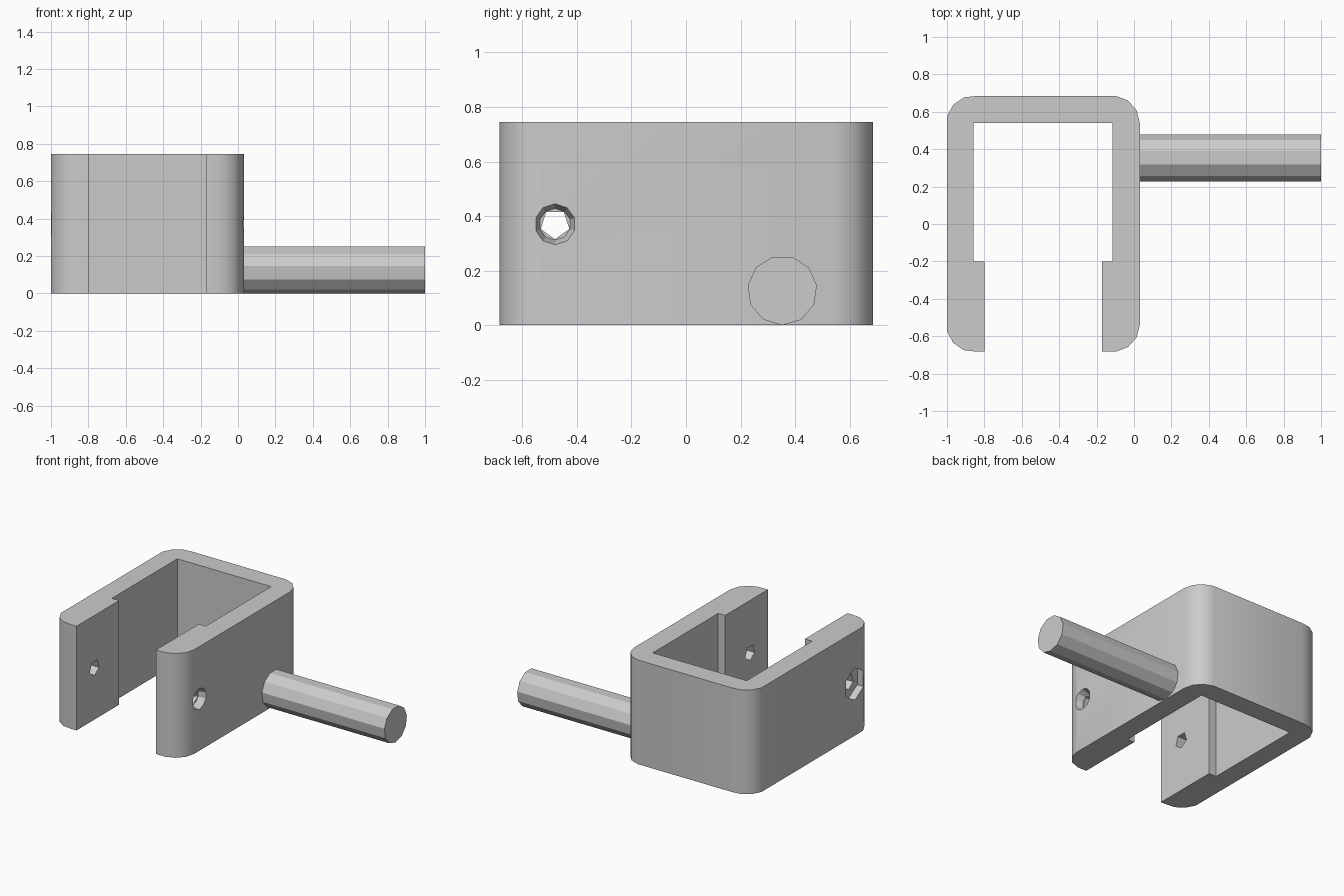
import bpy, bmesh, math

if "Cube" in bpy.data.objects:
    bpy.data.objects.remove(bpy.data.objects["Cube"])

grey = bpy.data.materials.new("plain_grey")
grey.use_nodes = True
grey.diffuse_color = (0.6, 0.6, 0.6, 1)
grey.node_tree.nodes["Principled BSDF"].inputs["Base Color"].default_value = grey.diffuse_color

HEIGHT = 0.745
HOLE_Y, HOLE_Z = -0.48, 0.37


def loft(name, start, end):
    """Solid between two matching rings of points."""
    bm = bmesh.new()
    a = [bm.verts.new(p) for p in start]
    b = [bm.verts.new(p) for p in end]
    bm.faces.new(a)
    bm.faces.new(b)
    for i in range(len(a)):
        j = (i + 1) % len(a)
        bm.faces.new((a[i], a[j], b[j], b[i]))
    bmesh.ops.recalc_face_normals(bm, faces=bm.faces)
    mesh = bpy.data.meshes.new(name)
    bm.to_mesh(mesh)
    bm.free()
    mesh.materials.append(grey)
    obj = bpy.data.objects.new(name, mesh)
    bpy.context.collection.objects.link(obj)
    return obj


def ring(sides, radius, x, y, z):
    """Polygon facing along x with one corner pointing down."""
    turns = [2 * math.pi * i / sides for i in range(sides)]
    return [(x, y + radius * math.sin(t), z - radius * math.cos(t)) for t in turns]


def corner(x, y, steps):
    """Rounded corner taken from a thirteen-sided circle."""
    r, t = 0.146, 2 * math.pi / 13
    return [(x + r * math.cos(t * k), y + r * math.sin(t * k)) for k in steps]


# Clamp body: rounded U with thicker jaws at the open front
right, left, back, front = -0.115, -0.858, 0.54, -0.538
outline = (
    corner(right, front, range(-3, 1))
    + corner(right, back, range(0, 4))
    + corner(left, back, range(3, 7))
    + corner(left, front, range(7, 11))
    + [(-0.80, -0.683), (-0.80, -0.2), (left, -0.2), (left, back),
       (right, back), (right, -0.2), (-0.17, -0.2), (-0.17, -0.683)]
)
body = loft("clamp_body", [(x, y, 0) for x, y in outline],
            [(x, y, HEIGHT) for x, y in outline])

# Bolt hole, countersink on the right jaw and nut pocket on the left jaw
cutters = [
    loft("bolt_hole_cutter", ring(5, 0.055, -1.1, HOLE_Y, HOLE_Z),
         ring(5, 0.055, 0.1, HOLE_Y, HOLE_Z)),
    loft("countersink_cutter", ring(10, 0.058, -0.02, HOLE_Y, HOLE_Z),
         ring(10, 0.0785, 0.041, HOLE_Y, HOLE_Z)),
    loft("nut_pocket_cutter", ring(6, 0.115, -1.1, HOLE_Y, HOLE_Z),
         ring(6, 0.115, -0.95, HOLE_Y, HOLE_Z)),
]
for cutter in cutters:
    cutter.hide_render = True
    mod = body.modifiers.new(cutter.name, "BOOLEAN")
    mod.operation = "DIFFERENCE"
    mod.solver = "EXACT"
    mod.object = cutter

# Bake the cuts into the body, then drop the cutters
bpy.context.view_layer.update()
baked = bpy.data.meshes.new_from_object(
    body.evaluated_get(bpy.context.evaluated_depsgraph_get()))
body.modifiers.clear()
body.data = baked
for cutter in cutters:
    bpy.data.objects.remove(cutter)

# Side rod, seated in the right wall
rod = loft("side_rod", ring(11, 0.128, -0.02, 0.353, 0.128),
           ring(11, 0.128, 1.0, 0.353, 0.128))

# Smooth the rounded corners, keep the rod facets and edges crisp
bpy.ops.object.select_all(action="DESELECT")
for obj in (body, rod):
    obj.select_set(True)
bpy.context.view_layer.objects.active = body
bpy.ops.object.shade_smooth_by_angle(angle=math.radians(30))
